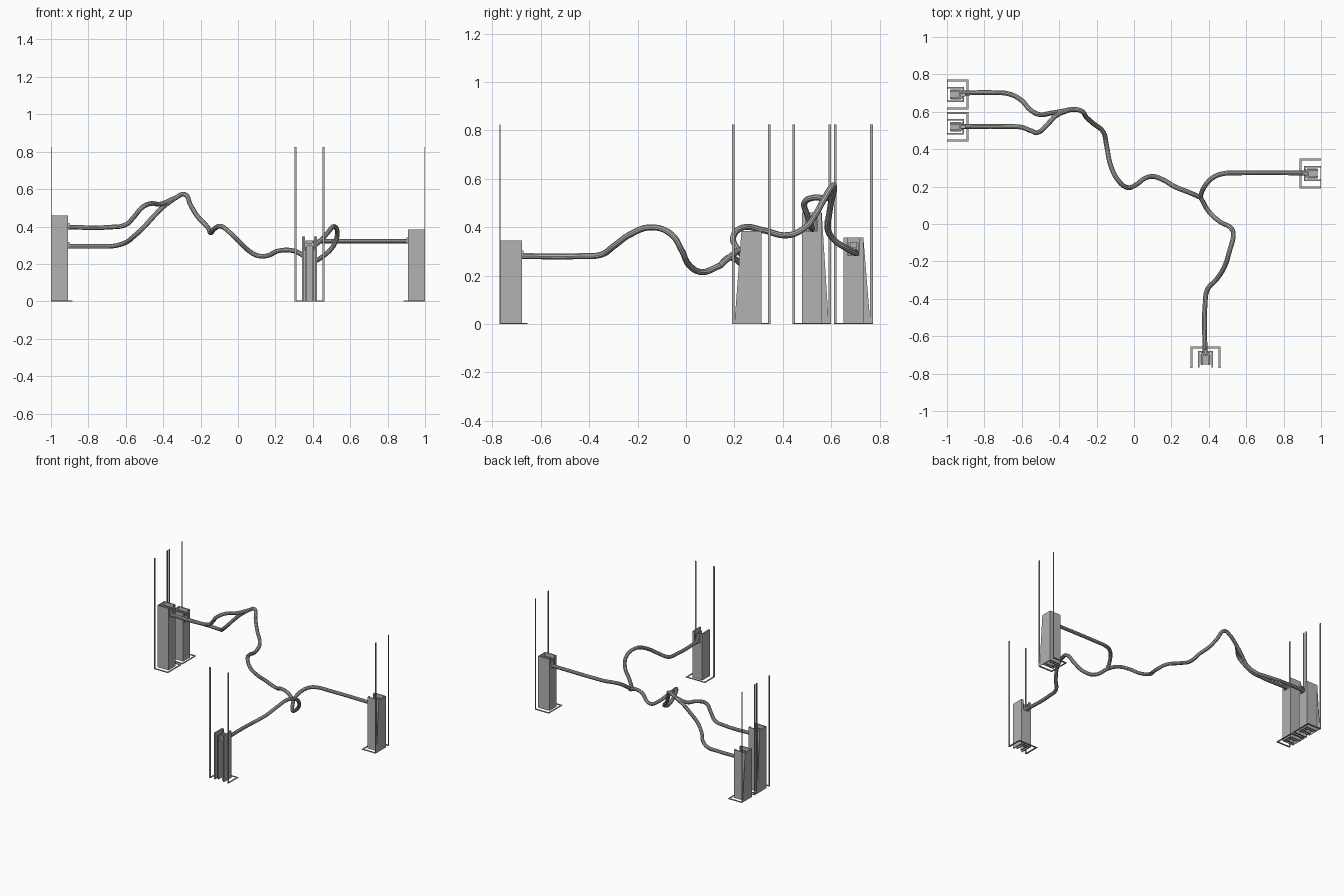
import bpy, bmesh, math
from mathutils import Matrix, Vector

if "Cube" in bpy.data.objects:
    bpy.data.objects.remove(bpy.data.objects["Cube"])

grey = bpy.data.materials.new("plain grey")
grey.use_nodes = True
grey.diffuse_color = (0.45, 0.45, 0.45, 1)
grey.node_tree.nodes["Principled BSDF"].inputs["Base Color"].default_value = (0.45, 0.45, 0.45, 1)


def add_box(bm, u, v, z):
    """Box from (low, high) ranges: u runs inward, v sideways, z up."""
    size = [b - a for a, b in (u, v, z)]
    mid = [(a + b) / 2 for a, b in (u, v, z)]
    bmesh.ops.create_cube(bm, size=1, matrix=Matrix.Translation(mid) @ Matrix.Diagonal((*size, 1)))


def finish(bm, name, place):
    bmesh.ops.transform(bm, matrix=place, verts=bm.verts)
    bmesh.ops.recalc_face_normals(bm, faces=bm.faces)
    mesh = bpy.data.meshes.new(name)
    bm.to_mesh(mesh)
    bm.free()
    mesh.materials.append(grey)
    bpy.context.collection.objects.link(bpy.data.objects.new(name, mesh))


def station(name, origin, angle, top, backed):
    place = Matrix.Translation((*origin, 0)) @ Matrix.Rotation(angle, 4, "Z")

    # Channel housing, open at the top and notched where the cable enters
    bm = bmesh.new()
    notch = top - 0.075
    add_box(bm, (0.084, 0.092), (-0.033, 0.033), (0, notch))
    for s in (-1, 1):
        add_box(bm, (0.003, 0.092), sorted((s * 0.033, s * 0.041)), (0, top))
        add_box(bm, (0.084, 0.092), sorted((s * 0.024, s * 0.033)), (notch, top))
        add_box(bm, (0.015, 0.084), sorted((s * 0.013, s * 0.021)), (0, top - 0.02))
    add_box(bm, (0.066, 0.074), (-0.013, 0.013), (0, top - 0.02))
    finish(bm, name + "_housing", place)

    # Clamp holding the cable end
    bm = bmesh.new()
    add_box(bm, (0.02, 0.075), (-0.026, 0.026), (top - 0.05, top - 0.035))
    add_box(bm, (0.07, 0.098), (-0.009, 0.009), (top - 0.072, top - 0.042))
    finish(bm, name + "_clamp", place)

    # Thin back plate, wider at one foot
    if backed:
        bm = bmesh.new()
        outline = [(-0.041, 0), (0.07, 0), (0.041, top), (-0.041, top)]
        face = bm.faces.new([bm.verts.new((0, v, z)) for v, z in outline])
        moved = bmesh.ops.extrude_face_region(bm, geom=[face])["geom"]
        bmesh.ops.translate(bm, vec=(0.003, 0, 0),
                            verts=[g for g in moved if isinstance(g, bmesh.types.BMVert)])
        finish(bm, name + "_back_plate", place)

    # Flat floor frame and the two tall flat poles
    bm = bmesh.new()
    add_box(bm, (0.105, 0.115), (-0.08, 0.08), (0, 0.004))
    for s in (-1, 1):
        side = sorted((s * 0.069, s * 0.08))
        add_box(bm, (0, 0.105), side, (0, 0.004))
        add_box(bm, (0, 0.003), side, (0.004, 0.825))
    finish(bm, name + "_frame_and_poles", place)


station("left_back_station", (1, 0.27), math.pi, 0.384, True)
station("right_back_station", (-1, 0.692), 0, 0.358, True)
station("right_middle_station", (-1, 0.52), 0, 0.46, True)
station("front_station", (0.382, -0.77), math.pi / 2, 0.346, False)


def cable(name, points):
    """Round tube through the points."""
    data = bpy.data.curves.new(name, "CURVE")
    data.dimensions = "3D"
    data.bevel_depth = 0.0128
    data.bevel_resolution = 3
    data.resolution_u = 6
    data.use_fill_caps = True
    data.materials.append(grey)
    spline = data.splines.new("BEZIER")
    spline.bezier_points.add(len(points) - 1)
    for knot, p in zip(spline.bezier_points, points):
        knot.co = p
        knot.handle_left_type = knot.handle_right_type = "AUTO"
    obj = bpy.data.objects.new(name, data)
    bpy.context.collection.objects.link(obj)
    bpy.ops.object.select_all(action="DESELECT")
    obj.select_set(True)
    bpy.context.view_layer.objects.active = obj
    bpy.ops.object.convert(target="MESH")
    bpy.ops.object.shade_smooth_by_angle()


fork = (-.34, .612, .55)
joint = (.356, .142, .242)

cable("right_back_cable", [
    (-.93, .70, .294), (-.75, .702, .294), (-.666, .695, .296), (-.6, .66, .315),
    (-.56, .615, .345), (-.505, .585, .395), (-.45, .592, .455), (-.4, .60, .505), fork])
cable("right_middle_cable", [
    (-.93, .521, .397), (-.68, .521, .397), (-.6, .517, .41), (-.555, .5, .453),
    (-.512, .49, .502), (-.465, .53, .523), (-.415, .58, .52), fork])
cable("main_cable", [
    fork, (-.287, .607, .572), (-.254, .57, .515), (-.217, .537, .455), (-.163, .49, .397),
    (-.147, .42, .367), (-.126, .318, .388), (-.088, .238, .4), (-.035, .195, .36),
    (.013, .211, .312), (.056, .243, .272), (.1, .254, .246), (.152, .238, .243),
    (.217, .2, .27), (.297, .168, .27), joint])
cable("left_back_cable", [
    (.93, .273, .321), (.55, .273, .321), (.48, .27, .321), (.425, .25, .318),
    (.385, .212, .3), (.362, .17, .268), joint])
cable("front_cable", [
    (.38, -.70, .281), (.38, -.43, .281), (.393, -.35, .287), (.44, -.297, .323),
    (.483, -.23, .371), (.512, -.14, .4), (.531, -.06, .37), (.515, -.018, .305),
    (.46, .012, .245), (.4, .067, .215), joint])
